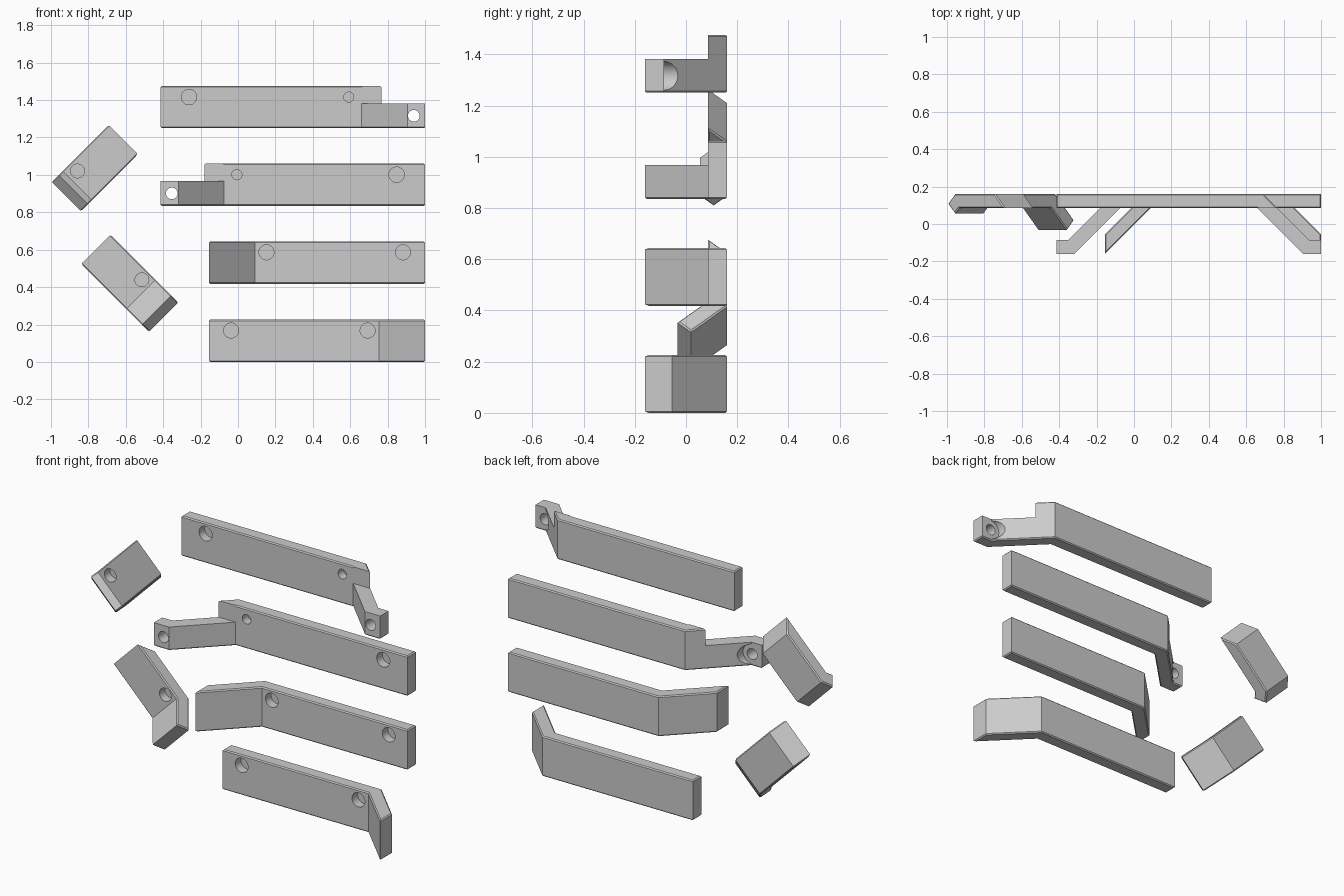
import bpy, bmesh, math
from mathutils import Vector

if "Cube" in bpy.data.objects:
    bpy.data.objects.remove(bpy.data.objects["Cube"])

F, B = 0.085, 0.16      # front and back face of every plate
T = B - F               # plate thickness
M = T * math.tan(math.radians(22.5))   # mitre offset at a 45 degree bend
W = 0.226               # plate height
TAB = 0.132             # height of a screw tab
D = math.sqrt(0.5)


def finish(bm, name):
    bmesh.ops.recalc_face_normals(bm, faces=bm.faces)
    me = bpy.data.meshes.new(name)
    bm.to_mesh(me)
    bm.free()
    ob = bpy.data.objects.new(name, me)
    bpy.context.collection.objects.link(ob)
    return ob


def extrude(name, profile, origin, run, up, height, bevel=0.006):
    """Sweep an outline in (distance along run, y) by height along up."""
    bm = bmesh.new()
    o, r, u = (Vector((v[0], 0, v[1])) for v in (origin, run, up))
    cap = bm.faces.new([bm.verts.new(o + r * s + Vector((0, y, 0))) for s, y in profile])
    ext = bmesh.ops.extrude_face_region(bm, geom=[cap], use_keep_orig=True)
    verts = [g for g in ext["geom"] if isinstance(g, bmesh.types.BMVert)]
    bmesh.ops.translate(bm, verts=verts, vec=u * height)
    bmesh.ops.recalc_face_normals(bm, faces=bm.faces)
    if bevel:
        rims = [e for e in bm.edges
                if abs((e.verts[1].co - e.verts[0].co).normalized().dot(u)) < 0.5]
        bmesh.ops.bevel(bm, geom=rims, offset=bevel, segments=1, affect='EDGES')
    return finish(bm, name)


def cut(ob, cutter):
    mod = ob.modifiers.new("cut", 'BOOLEAN')
    mod.operation, mod.solver, mod.object = 'DIFFERENCE', 'EXACT', cutter
    bpy.context.view_layer.objects.active = ob
    bpy.ops.object.modifier_apply(modifier=mod.name)
    bpy.data.objects.remove(cutter)


def hole(ob, x, z, r, y0, y1):
    pts = [(math.cos(a) * r, math.sin(a) * r)
           for a in (2 * math.pi * i / 40 for i in range(40))]
    bm = bmesh.new()
    rings = [[bm.verts.new((x + a, y, z + b)) for a, b in pts] for y in (y0, y1)]
    for i in range(40):
        j = (i + 1) % 40
        bm.faces.new((rings[0][i], rings[0][j], rings[1][j], rings[1][i]))
    bm.faces.new(rings[0])
    bm.faces.new(rings[1])
    cut(ob, finish(bm, "hole_cutter"))


def blind(ob, x, z, r):
    hole(ob, x, z, r, F - 0.03, F + 0.05)


def smooth(ob):
    bpy.ops.object.select_all(action='DESELECT')
    ob.select_set(True)
    bpy.context.view_layer.objects.active = ob
    bpy.ops.object.shade_smooth_by_angle(angle=math.radians(25))


# Long plates with a full-height angled flange, a mirrored pair
END = 1.155
b = END - (F + 0.16)
flange = [(0, F), (0, B), (b + M, B), (END, B - (END - b - M)), (END, -0.16), (b, F)]
for name, x0, z0, d in (("bottom_flange_plate", -0.155, 0, 1),
                        ("lower_flange_plate", 1.0, 0.418, -1)):
    ob = extrude(name, flange, (x0, z0), (d, 0), (0, 1), W)
    for s in (0.118, 0.848):
        blind(ob, x0 + d * s, z0 + 0.168, 0.04)
    smooth(ob)

# Long plates with a low bent screw tab, a mirrored pair
END = 1.414
b = 1.074
k = b + F + 0.16        # front bend into the flat lug
tab = [(0, F), (0, B), (b + M, B), (k + M, -0.16 + T), (END, -0.16 + T),
       (END, -0.16), (k, -0.16), (b, F)]
for name, x0, z0, d in (("top_tab_plate", -0.414, 1.25, 1),
                        ("upper_tab_plate", 1.0, 0.835, -1)):
    ob = extrude(name, tab, (x0, z0), (d, 0), (0, 1), W)
    # Clear everything in front of the plate above the tab
    notch = [(b, F), (END + 0.1, F), (END + 0.1, -0.3), (b, -0.3)]
    cut(ob, extrude("notch_cutter", notch, (x0, z0 + TAB), (d, 0), (0, 1), 0.2, 0))
    blind(ob, x0 + d * 0.152, z0 + 0.166, 0.041)
    blind(ob, x0 + d * 1.006, z0 + 0.166, 0.027)
    lx, lz = x0 + d * 1.354, z0 + 0.066
    hole(ob, lx, lz, 0.031, -0.3, 0.0)
    hole(ob, lx, lz, 0.057, -0.16 + T, 0.06)   # screw head clearance
    smooth(ob)

# Short tilted brackets: mitred at one end, square-cut flange at the other
for name, org, run, up, b, drop, hx, hz in (
        ("upper_short_bracket", (-0.692, 1.267), (-D, -D), (D, -D), 0.347, 0.03, -0.858, 1.021),
        ("lower_short_bracket", (-0.682, 0.681), (D, -D), (-D, -D), 0.342, 0.118, -0.514, 0.439)):
    e = b + drop
    prof = [(0, F), (T, B), (b + M, B), (e + T * D, F - drop + T * D), (e, F - drop), (b, F)]
    ob = extrude(name, prof, org, run, up, 0.222)
    blind(ob, hx, hz, 0.037)
    smooth(ob)
